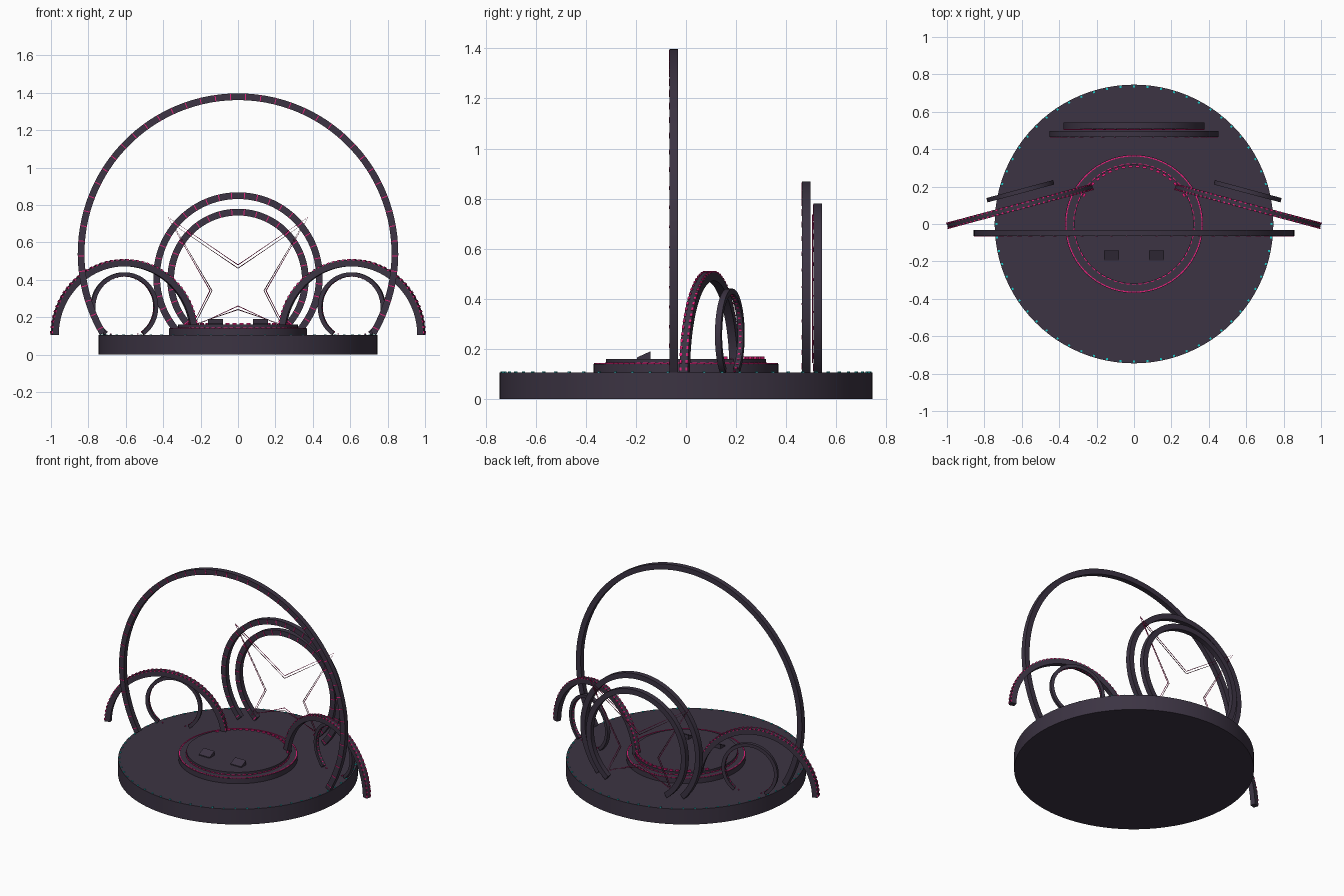
import bpy
import bmesh
from math import asin, cos, pi, radians, sin
from mathutils import Matrix, Vector

if "Cube" in bpy.data.objects:
    bpy.data.objects.remove(bpy.data.objects["Cube"])


def material(name, rgb):
    m = bpy.data.materials.new(name)
    m.use_nodes = True
    m.diffuse_color = (*rgb, 1)
    m.node_tree.nodes["Principled BSDF"].inputs["Base Color"].default_value = (*rgb, 1)
    return m


DARK = material("dark plum", (0.045, 0.034, 0.056))
PINK = material("magenta light", (0.8, 0.015, 0.2))
TEAL = material("teal light", (0.01, 0.62, 0.6))
WINE = material("dark wine wire", (0.2, 0.02, 0.06))
FLOOR = 0.105


def finish(name, bm, mat, smooth=True):
    bmesh.ops.recalc_face_normals(bm, faces=bm.faces)
    mesh = bpy.data.meshes.new(name)
    bm.to_mesh(mesh)
    bm.free()
    mesh.materials.append(mat)
    ob = bpy.data.objects.new(name, mesh)
    bpy.context.collection.objects.link(ob)
    if smooth:
        bpy.ops.object.select_all(action="DESELECT")
        bpy.context.view_layer.objects.active = ob
        ob.select_set(True)
        bpy.ops.object.shade_smooth_by_angle(angle=radians(30))
    return ob


def disc(name, radius, z0, z1):
    bm = bmesh.new()
    bmesh.ops.create_cone(bm, cap_ends=True, segments=96, radius1=radius, radius2=radius,
                          depth=z1 - z0, matrix=Matrix.Translation((0, 0, (z0 + z1) / 2)))
    return finish(name, bm, DARK)


def add_box(bm, matrix, size):
    bmesh.ops.create_cube(bm, size=1, matrix=matrix @ Matrix.Diagonal((*size, 1)))


def placement(centre, yaw):
    return Matrix.Translation(centre) @ Matrix.Rotation(radians(yaw), 4, "Z")


def arch(name, centre, radius, width, depth, yaw=0):
    """Square-section arch standing on the stage floor."""
    start = asin((FLOOR - centre[2]) / radius)
    steps = 72
    place = placement(centre, yaw)
    bm = bmesh.new()
    previous = None
    for i in range(steps + 1):
        a = start + (pi - 2 * start) * i / steps
        ring = [bm.verts.new(place @ Vector((r * cos(a), y, r * sin(a))))
                for r, y in ((radius, -depth / 2), (radius, depth / 2),
                             (radius - width, depth / 2), (radius - width, -depth / 2))]
        if previous:
            for k in range(4):
                n = (k + 1) % 4
                bm.faces.new((previous[k], previous[n], ring[n], ring[k]))
        else:
            bm.faces.new(ring)
        previous = ring
    bm.faces.new(previous)
    return finish(name, bm, DARK)


def arch_lights(name, centre, radius, y, count, size, yaw=0):
    """Evenly spaced plates along an arch; size is radial, deep, along."""
    start = asin((FLOOR - centre[2]) / radius)
    place = placement(centre, yaw)
    bm = bmesh.new()
    for i in range(count):
        a = start + (pi - 2 * start) * (i + 0.5) / count
        add_box(bm, place @ Matrix.Rotation(-a, 4, "Y") @ Matrix.Translation((radius, y, 0)), size)
    return finish(name, bm, PINK, False)


def floor_lights(name, radius, z, count, first, last, size, mat):
    bm = bmesh.new()
    for i in range(count):
        a = radians(first + (last - first) * i / count)
        add_box(bm, Matrix.Rotation(a, 4, "Z") @ Matrix.Translation((radius, 0, z)), size)
    return finish(name, bm, mat, False)


# Round stage and the two-tier centre platform
disc("stage_base", 0.745, 0, FLOOR)
disc("platform_lower", 0.37, FLOOR, 0.14)
disc("platform_upper", 0.32, 0.14, 0.16)
floor_lights("stage_rim_lights", 0.736, FLOOR, 64, 0, 360, (0.01, 0.01, 0.008), TEAL)
floor_lights("platform_edge_lights", 0.364, 0.14, 80, 0, 360, (0.006, 0.026, 0.006), PINK)
floor_lights("platform_step_lights", 0.322, 0.143, 60, 0, 360, (0.005, 0.022, 0.005), PINK)
floor_lights("platform_back_lights", 0.308, 0.164, 18, 30, 157, (0.012, 0.02, 0.01), PINK)

# Large front arch and the two back arches
for label, centre, radius, count in (("front_arch", (0, -0.048, 0.54), 0.857, 44),
                                     ("back_arch_outer", (0, 0.481, 0.415), 0.453, 30),
                                     ("back_arch_inner", (0, 0.526, 0.402), 0.378, 28)):
    arch(label, centre, radius, 0.036, 0.034)
    arch_lights(label + "_lights", centre, radius - 0.018, -0.017, count,
                (0.032, 0.005, 0.005))

# Angled side arches, one pair on each side
for side, label in ((1, "left"), (-1, "right")):
    yaw = -15 * side
    big = (0.608 * side, 0.095, FLOOR)
    arch(label + "_side_arch", big, 0.403, 0.036, 0.034, yaw)
    for row, edge in (("front", -0.013), ("back", 0.013)):
        arch_lights(f"{label}_side_arch_{row}_lights", big, 0.403, edge, 44,
                    (0.007, 0.009, 0.012), yaw)
    small = (0.608 * side, 0.175, 0.255)
    arch(label + "_small_arch", small, 0.185, 0.022, 0.024, yaw)
    arch_lights(label + "_small_arch_lights", small, 0.163, 0, 36,
                (0.005, 0.01, 0.006), yaw)

# Four-pointed wire star hung between the back arches
outer = [(0, 0.48), (0.375, 0.735), (0.15, 0.342), (0.25, 0.145), (0, 0.26)]
inner = [(0, 0.462), (0.348, 0.698), (0.139, 0.342), (0.23, 0.163), (0, 0.241)]
for label, points, mat in (("star_outer_wire", outer, PINK), ("star_inner_wire", inner, WINE)):
    outline = points + [(-x, z) for x, z in points[3:0:-1]]
    curve = bpy.data.curves.new(label, "CURVE")
    curve.dimensions = "3D"
    curve.bevel_depth = 0.0025
    curve.bevel_resolution = 0
    spline = curve.splines.new("POLY")
    spline.points.add(len(outline) - 1)
    spline.use_cyclic_u = True
    for point, (x, z) in zip(spline.points, outline):
        point.co = (x, 0.505, z, 1)
    curve.materials.append(mat)
    bpy.context.collection.objects.link(bpy.data.objects.new(label, curve))

# Wedge floor monitors, sloping up toward the back
for side, label in ((1, "left"), (-1, "right")):
    bm = bmesh.new()
    ends = [[bm.verts.new((side * 0.12 + dx, y, z))
             for y, z in ((-0.195, 0.158), (-0.195, 0.166), (-0.142, 0.19), (-0.142, 0.158))]
            for dx in (-0.041, 0.041)]
    for end in ends:
        bm.faces.new(end)
    for k in range(4):
        n = (k + 1) % 4
        bm.faces.new((ends[0][k], ends[0][n], ends[1][n], ends[1][k]))
    finish(label + "_monitor", bm, DARK, False)
